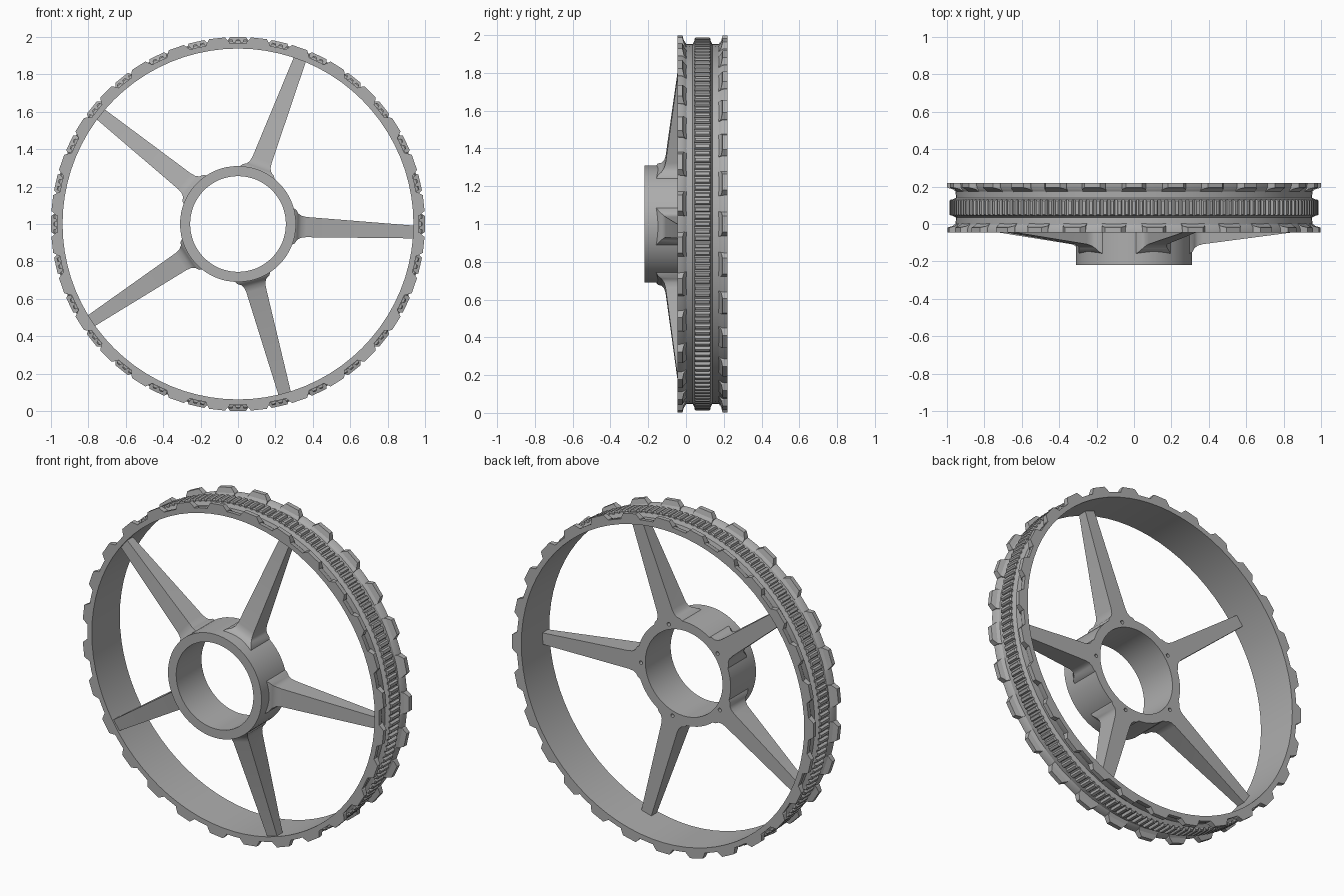
import bpy, bmesh, math
from mathutils import Vector

cube = bpy.data.objects.get("Cube")
if cube:
    bpy.data.objects.remove(cube)

grey = bpy.data.materials.new("plain grey")
grey.use_nodes = True
grey.diffuse_color = (0.42, 0.42, 0.42, 1)
grey.node_tree.nodes["Principled BSDF"].inputs["Base Color"].default_value = grey.diffuse_color

TAU = math.tau
LUGS, TEETH = 28, 160
SPOKE_ANGLES = [math.radians(-2.6 + 72 * i) for i in range(5)]


def polar(r, a, y):
    """Point at radius r and angle a around the wheel axle."""
    return Vector((r * math.cos(a), y, 1 + r * math.sin(a)))


def finish(bm, name, smooth=True):
    bmesh.ops.recalc_face_normals(bm, faces=bm.faces)
    mesh = bpy.data.meshes.new(name)
    bm.to_mesh(mesh)
    bm.free()
    obj = bpy.data.objects.new(name, mesh)
    bpy.context.collection.objects.link(obj)
    mesh.materials.append(grey)
    if smooth:
        bpy.ops.object.select_all(action='DESELECT')
        obj.select_set(True)
        bpy.context.view_layer.objects.active = obj
        bpy.ops.object.shade_smooth_by_angle(angle=math.radians(30))
    return obj


def loft(bm, rings, closed=False):
    """Skin a list of equal point rings, capped unless closed."""
    rows = [[bm.verts.new(p) for p in ring] for ring in rings]
    n = len(rows[0])
    pairs = list(zip(rows, rows[1:] + rows[:1] if closed else rows[1:]))
    for a, b in pairs:
        for i in range(n):
            j = (i + 1) % n
            bm.faces.new((a[i], a[j], b[j], b[i]))
    if not closed:
        bm.faces.new(rows[0])
        bm.faces.new(rows[-1])


def lathe(name, profile, steps):
    bm = bmesh.new()
    loft(bm, [[polar(r, TAU * s / steps, y) for y, r in profile] for s in range(steps)], True)
    return finish(bm, name)


# Rim with two raised edges and a central band
lathe("rim", [(-.045, .938), (-.045, .968), (-.018, .966), (0, .954), (.035, .952),
              (.045, .972), (.13, .972), (.14, .952), (.175, .954), (.193, .966),
              (.22, .968), (.22, .938)], 80)

# Fine teeth on the central band
bm = bmesh.new()
for i in range(TEETH):
    a, w = TAU * i / TEETH, TAU / TEETH
    loft(bm, [[polar(r, a + s * w * k, y) for s, y in
               ((-1, .045 + c), (1, .045 + c), (1, .13 - c), (-1, .13 - c))]
              for r, k, c in ((.965, .36, 0), (.98, .32, 0), (.987, .2, .006))])
finish(bm, "band_teeth", False)

# Staggered tread lugs along both edges of the rim
for name, outer, inward, shift in (("front_lugs", -.045, 1, .5), ("back_lugs", .22, -1, 0)):
    bm = bmesh.new()
    for i in range(LUGS):
        a, w = TAU * (i + shift) / LUGS + TAU / 4, TAU / LUGS
        loft(bm, [[polar(r, a + s * w * k, outer + inward * d * depth)
                   for s, d in ((-1, 0), (1, 0), (1, 1), (-1, 1))]
                  for r, k, depth in ((.95, .31, .05), (.972, .29, .034), (1, .19, .026))])
    finish(bm, name, False)

# Hub with five small screw holes in its back face
hub = lathe("hub", [(-.22, .256), (-.22, .31), (.02, .31), (.02, .256)], 64)

# Tapered spokes, flared where they meet the hub
spokes = []
for number, a in enumerate(SPOKE_ANGLES):
    across = Vector((-math.sin(a), 0, math.cos(a)))
    bm = bmesh.new()
    loft(bm, [[polar(r, a, y) + across * s * half
               for s, y in ((-1, front), (1, front), (1, .02), (-1, .02))]
              for r, half, front in ((.29, .1, -.16), (.308, .09, -.15), (.32, .07, -.13),
                                     (.338, .059, -.116), (.365, .054, -.108),
                                     (.945, .034, -.032))])
    spokes.append(finish(bm, f"spoke_{number + 1}"))

bm = bmesh.new()
for a in SPOKE_ANGLES:
    centre = polar(.285, a, 0)
    loft(bm, [[centre + Vector((.011 * math.cos(t), y, .011 * math.sin(t)))
               for t in (TAU * k / 12 for k in range(12))] for y in (-.05, .05)])
cutter = finish(bm, "screw_hole_cutter", False)
cutter.hide_render = True
cutter.hide_set(True)
for obj in [hub] + spokes:
    cut = obj.modifiers.new("screw holes", 'BOOLEAN')
    cut.operation = 'DIFFERENCE'
    cut.solver = 'EXACT'
    cut.object = cutter
